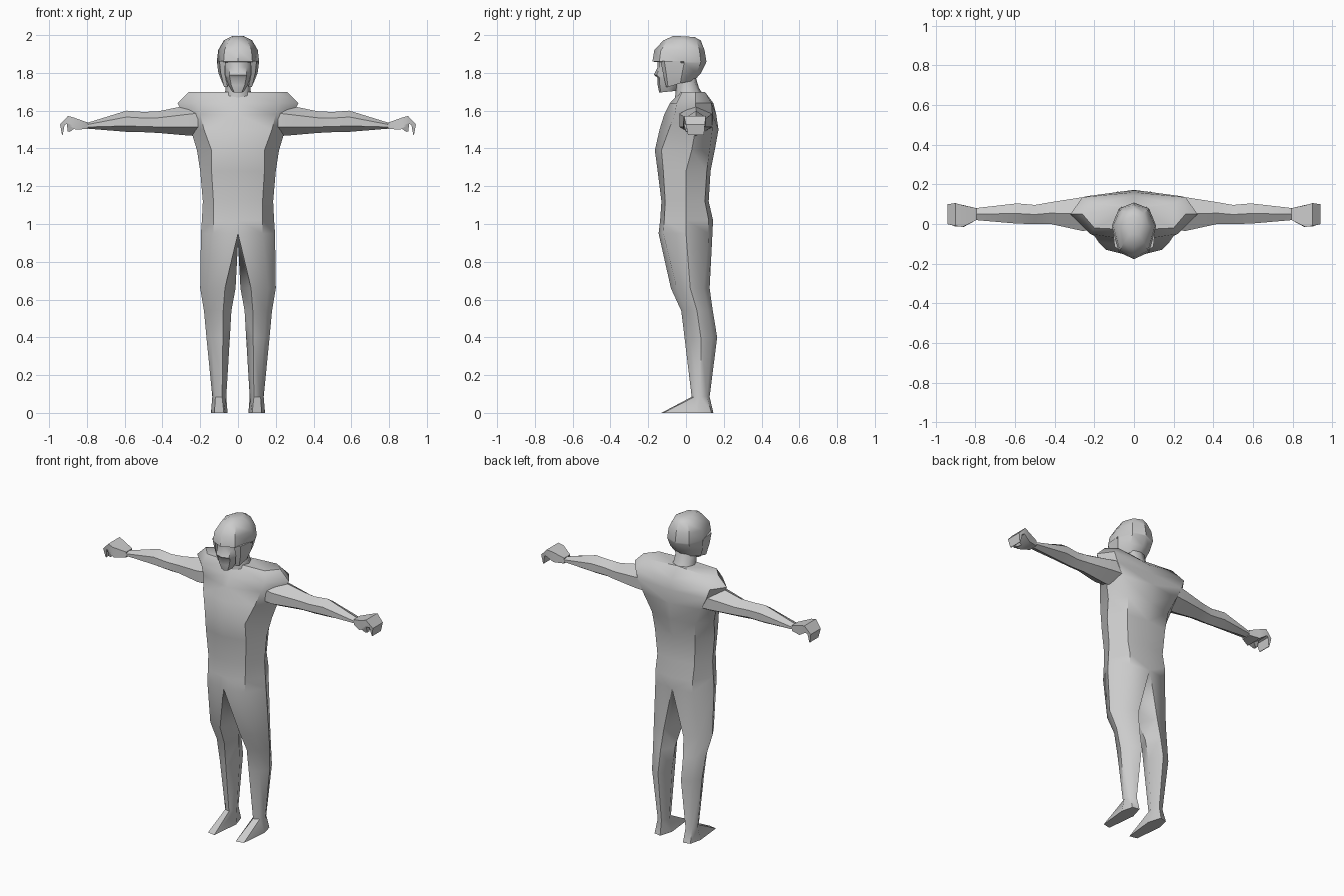
import bpy, bmesh, math

skin = bpy.data.materials.new("plain_grey")
skin.diffuse_color = (0.6, 0.6, 0.6, 1)


def finish(bm, name, mirror=False, angle=48):
    bmesh.ops.recalc_face_normals(bm, faces=bm.faces)
    me = bpy.data.meshes.new(name)
    bm.to_mesh(me)
    bm.free()
    me.materials.append(skin)
    ob = bpy.data.objects.new(name, me)
    bpy.context.collection.objects.link(ob)
    if mirror:
        m = ob.modifiers.new("mirror", 'MIRROR')
        m.merge_threshold = 0.0005
    bpy.ops.object.select_all(action='DESELECT')
    ob.select_set(True)
    bpy.context.view_layer.objects.active = ob
    bpy.ops.object.shade_smooth_by_angle(angle=math.radians(angle))
    return ob


def bridge(bm, a, b, closed=True):
    n = len(a)
    for i in range(n if closed else n - 1):
        j = (i + 1) % n
        bm.faces.new((a[i], a[j], b[j], b[i]))


def loft(name, rings, mirror=False, angle=48):
    bm = bmesh.new()
    vs = [[bm.verts.new(p) for p in r] for r in rings]
    for a, b in zip(vs, vs[1:]):
        bridge(bm, a, b)
    bm.faces.new(vs[0])
    bm.faces.new(vs[-1])
    return finish(bm, name, mirror, angle)


def head_ring(z, w, f, b, ym, tilt=0.0):
    """Eight-sided level ring; tilt lifts the back relative to the front."""
    pts = [(0, f), (.68 * w, f + .22 * (ym - f)), (w, ym), (.68 * w, b - .25 * (b - ym)), (0, b)]
    pts += [(-x, y) for x, y in pts[3:0:-1]]
    return [(x, y, z + tilt * (y - ym)) for x, y in pts]


# body: half torso, leg and foot, mirrored
# each row: z, front y, front corner, side, back corner, back y
torso = [
    (1.70, -.03, .20, -.02, .26, .05, .20, .10, .08),
    (1.64, -.085, .22, -.05, .32, .05, .26, .135, .145),
    (1.58, -.115, .20, -.06, .29, .05, .24, .14, .16),
    (1.50, -.14, .18, -.09, .25, .05, .20, .14, .172),
    (1.39, -.165, .14, -.13, .217, .03, .15, .125, .152),
    (1.28, -.15, .14, -.12, .20, .0, .14, .11, .13),
    (1.12, -.13, .13, -.11, .186, .0, .13, .10, .12),
    (1.02, -.137, .13, -.115, .191, .0, .13, .12, .143),
    (.95, -.145, .13, -.12, .196, .0, .13, .12, .14),
]
# each row: z, inner x, outer x, front y, back y
leg = [
    (.66, .013, .20, -.08, .125),
    (.54, .035, .18, -.025, .142),
    (.40, .043, .167, -.008, .165),
    (.085, .062, .136, .03, .125),
]
bm = bmesh.new()
rows = []
for z, f, x1, y1, w, ym, x2, y2, b in torso:
    rows.append([bm.verts.new((x, y, z)) for x, y in
                 ((0, f), (x1, y1), (w, ym), (x2, y2), (0, b))])
for a, b in zip(rows, rows[1:]):
    bridge(bm, a, b, closed=False)
bm.faces.new(rows[0])
prev = rows[-1] + [bm.verts.new((0, 0, .90))]
for z, xi, xo, f, b in leg:
    d, h, ym = xo - xi, b - f, (f + b) / 2
    ring = [bm.verts.new((x, y, z)) for x, y in
            ((xi + .3 * d, f), (xi + .78 * d, f + .15 * h), (xo, ym),
             (xi + .78 * d, b - .15 * h), (xi + .3 * d, b), (xi, ym))]
    bridge(bm, prev, ring)
    prev = ring
sole = [bm.verts.new((x, y, 0)) for x, y in
        ((.075, -.13), (.125, -.12), (.143, .06), (.125, .135), (.08, .145), (.055, .06))]
bridge(bm, prev, sole)
bm.faces.new(sole)
finish(bm, "body", True)

# arms: six-sided tapering loft; rows are x, y low, y high, z low, z high
arm = [
    (.20, -.03, .14, 1.465, 1.64),
    (.26, -.035, .135, 1.468, 1.63),
    (.42, .0, .11, 1.482, 1.597),
    (.50, .0, .096, 1.486, 1.593),
    (.59, .002, .104, 1.488, 1.60),
    (.80, .02, .08, 1.505, 1.535),
]


def arm_ring(x, y0, y1, z0, z1):
    ym, h = (y0 + y1) / 2, z1 - z0
    return [(x, ym, z0), (x, y1, z0 + .28 * h), (x, y1, z0 + .7 * h),
            (x, ym, z1), (x, y0, z0 + .7 * h), (x, y0, z0 + .28 * h)]


loft("arms", [arm_ring(*r) for r in arm], True)


def box_ring(xt, zt, xb, zb, y0, y1):
    return [(xt, y0, zt), (xt, y1, zt), (xb, y1, zb), (xb, y0, zb)]


# palm and curled fingers
loft("hands", [
    box_ring(.795, 1.537, .795, 1.503, .02, .08),
    box_ring(.865, 1.562, .86, 1.50, -.015, .095),
    box_ring(.90, 1.572, .905, 1.53, -.01, .105),
    box_ring(.942, 1.527, .918, 1.525, .0, .10),
    box_ring(.932, 1.472, .928, 1.472, .01, .095),
], True)
# thumb
loft("thumbs", [
    box_ring(.905, 1.535, .86, 1.51, -.013, .035),
    box_ring(.903, 1.49, .89, 1.488, .0, .022),
], True)

# neck
loft("neck", [
    head_ring(1.64, .085, -.065, .10, .02, .35),
    head_ring(1.71, .066, -.055, .068, .01, .2),
    head_ring(1.80, .06, -.06, .045, .0),
])

# helmet with brim step at the front
loft("helmet", [
    head_ring(1.993, .035, -.065, .045, -.01, -.06),
    head_ring(1.972, .075, -.12, .078, -.01),
    head_ring(1.92, .105, -.168, .098, -.01),
    head_ring(1.86, .112, -.178, .108, -.01),
    head_ring(1.852, .111, -.115, .106, -.01),
    head_ring(1.80, .104, -.115, .08, -.02),
    head_ring(1.745, .082, -.105, .045, -.03, .2),
], angle=40)
# cheek guards framing the face
for s, side in ((1, "right"), (-1, "left")):
    loft("cheek_guard_" + side, [
        [(s * .066, -.135, 1.862), (s * .098, -.115, 1.862), (s * .108, -.02, 1.862), (s * .07, -.02, 1.862)],
        [(s * .07, -.122, 1.80), (s * .092, -.105, 1.80), (s * .102, -.02, 1.80), (s * .07, -.02, 1.80)],
        [(s * .055, -.105, 1.725), (s * .074, -.095, 1.725), (s * .08, -.03, 1.745), (s * .05, -.03, 1.745)],
    ])

# face with nose and chin
loft("face", [
    head_ring(1.865, .068, -.15, -.04, -.10),
    head_ring(1.83, .067, -.15, -.04, -.10),
    head_ring(1.79, .066, -.17, -.04, -.10),
    head_ring(1.775, .064, -.152, -.04, -.10),
    head_ring(1.735, .052, -.15, -.04, -.10),
    head_ring(1.70, .03, -.142, -.05, -.10, .1),
])
